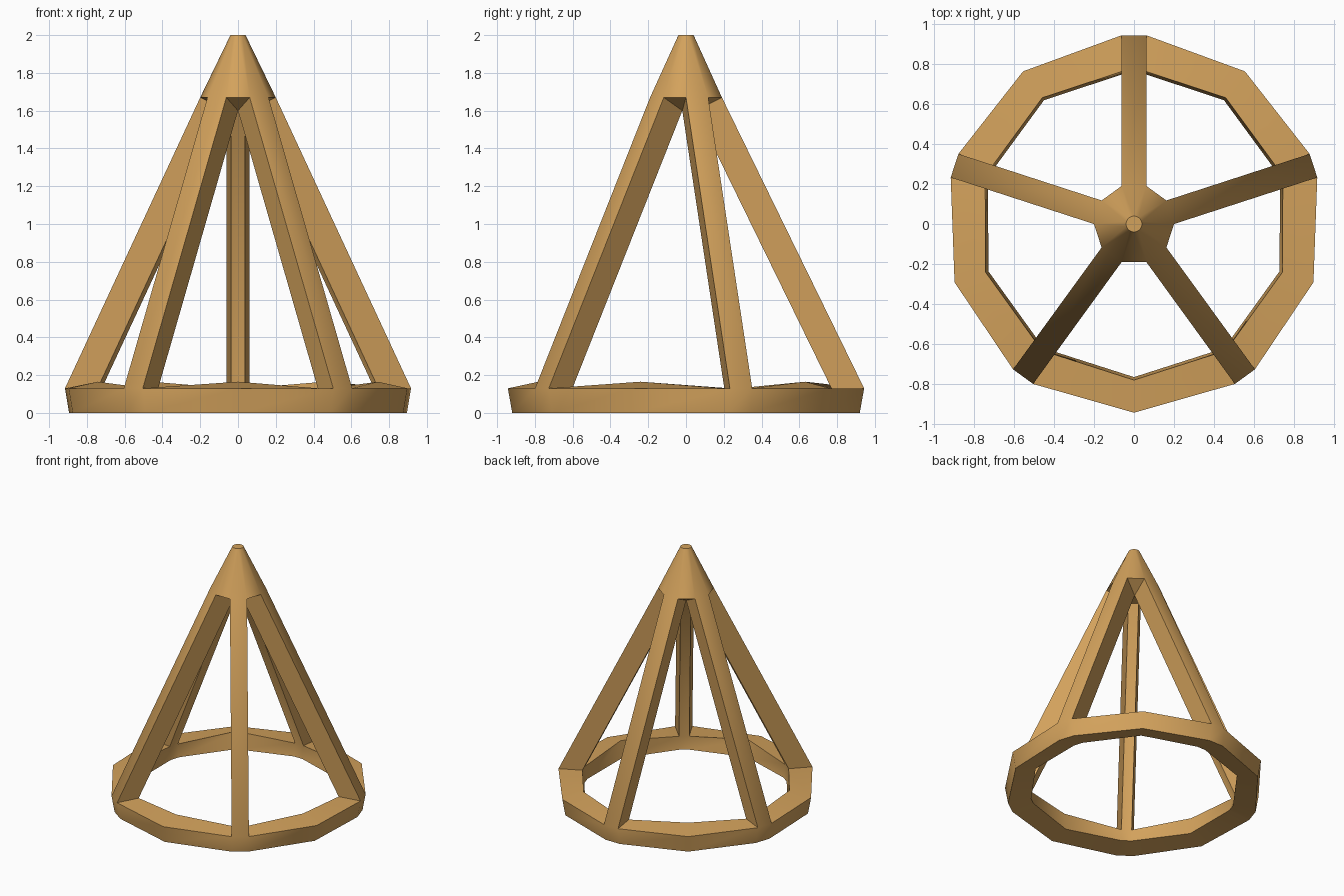
import bpy, bmesh
from math import radians, sin, cos
from mathutils import Vector

if "Cube" in bpy.data.objects:
    bpy.data.objects.remove(bpy.data.objects["Cube"], do_unlink=True)

RIBS = 5
STEP = 360 / RIBS

wood = bpy.data.materials.new("warm_wood")
wood.use_nodes = True
colour = (0.65, 0.36, 0.107, 1)
wood.diffuse_color = colour
wood.node_tree.nodes["Principled BSDF"].inputs["Base Color"].default_value = colour

bm = bmesh.new()


def point(angle, radius, z, side=0.0):
    """Vertex at a polar position, shifted sideways along the tangent."""
    a = radians(angle)
    return bm.verts.new(Vector((radius * cos(a) - side * sin(a),
                                radius * sin(a) + side * cos(a), z)))


def section(angle, side, inner_side, inner_top):
    """Ring cross-section: outer bottom, outer top, inner top, inner bottom."""
    return [point(angle, 0.92, 0, side),
            point(angle, 0.943, 0.13, side),
            point(angle, inner_top[0], inner_top[1], inner_side),
            point(angle, inner_top[0] - 0.015, 0.03, inner_side)]


# Base ring stations: both edges of each rib, then the corner between ribs
stations, shoulder, core = [], [], []
for k in range(RIBS):
    a = 90 + k * STEP
    stations.append(section(a, -0.062, -0.037, (0.77, 0.13)))
    stations.append(section(a, 0.062, 0.037, (0.77, 0.13)))
    stations.append(section(a + STEP / 2, 0, 0, (0.78, 0.165)))
    # Tip underside: outer shoulder corners and inner meeting points
    shoulder += [point(a - 18, 0.2, 1.67), point(a + 18, 0.2, 1.67)]
    core.append(point(a + STEP / 2, 0.063, 1.6))

# Base ring walls; the top is left open where a rib rises
for i, s in enumerate(stations):
    n = stations[(i + 1) % len(stations)]
    for j in range(4):
        if i % 3 == 0 and j == 1:
            continue
        m = (j + 1) % 4
        bm.faces.new((s[j], n[j], n[m], s[m]))

# Ribs: tapered bars from ring to tip
for k in range(RIBS):
    low = stations[3 * k][1:3] + stations[3 * k + 1][2:0:-1]
    high = [shoulder[2 * k], core[k - 1], core[k], shoulder[2 * k + 1]]
    for j in range(4):
        m = (j + 1) % 4
        bm.faces.new((low[j], low[m], high[m], high[j]))
    # Sloped gap under the tip
    bm.faces.new((shoulder[2 * k + 1], shoulder[(2 * k + 2) % (2 * RIBS)], core[k]))
bm.faces.new(core)

# Conical tip with a rounder flat end
N = len(shoulder)
end = [point(72 + 18 * i, 0.04, 2) for i in range(2 * N)]
for i in range(N):
    b, c = shoulder[i], shoulder[(i + 1) % N]
    e, f, g = end[2 * i], end[2 * i + 1], end[(2 * i + 2) % (2 * N)]
    bm.faces.new((b, c, f))
    bm.faces.new((b, f, e))
    bm.faces.new((c, g, f))
bm.faces.new(end)

bmesh.ops.recalc_face_normals(bm, faces=bm.faces[:])
mesh = bpy.data.meshes.new("conical_frame")
bm.to_mesh(mesh)
bm.free()
mesh.materials.append(wood)

frame = bpy.data.objects.new("conical_frame", mesh)
bpy.context.collection.objects.link(frame)
bpy.ops.object.select_all(action='DESELECT')
frame.select_set(True)
bpy.context.view_layer.objects.active = frame
bpy.ops.object.shade_smooth_by_angle(angle=radians(40))
